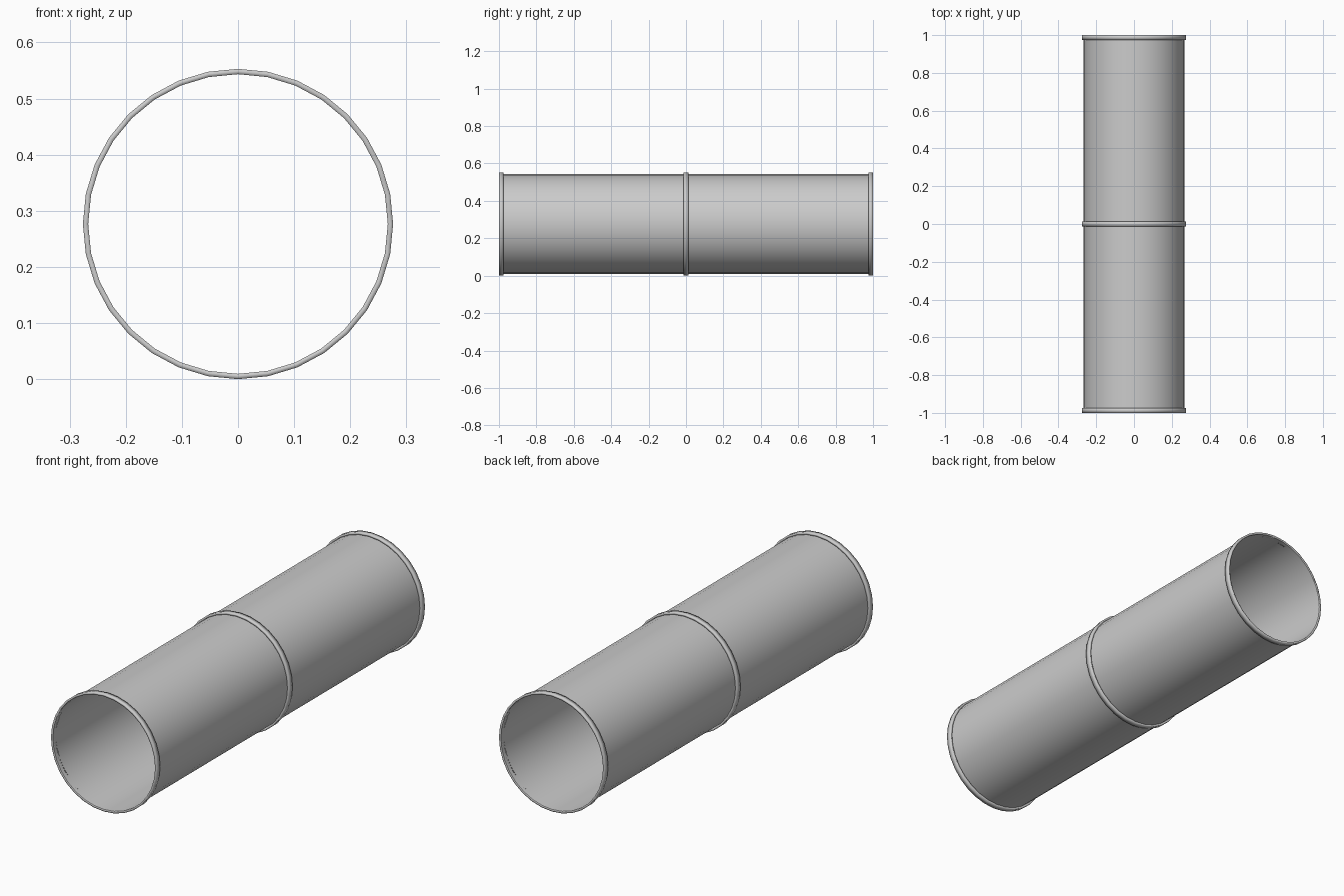
import bpy, bmesh, math

if "Cube" in bpy.data.objects:
    bpy.data.objects.remove(bpy.data.objects["Cube"])

SEG = 32
R_OUT, R_TUBE = 0.2765, 0.267   # collar and wall radii
CZ = R_OUT                      # axis height, so the collars rest on the ground
COLLAR_W = 0.025


def lathe(name, profile, closed):
    """Revolve (radius, y) points around the horizontal y axis."""
    bm = bmesh.new()
    rings = []
    for r, y in profile:
        rings.append([bm.verts.new((r * math.sin(2 * math.pi * i / SEG), y,
                                    CZ + r * math.cos(2 * math.pi * i / SEG)))
                      for i in range(SEG)])
    pairs = list(zip(rings, rings[1:]))
    if closed:
        pairs.append((rings[-1], rings[0]))
    for a, b in pairs:
        for i in range(SEG):
            j = (i + 1) % SEG
            bm.faces.new((a[i], a[j], b[j], b[i]))
    bmesh.ops.recalc_face_normals(bm, faces=bm.faces[:])
    for f in bm.faces:
        f.smooth = True
    mesh = bpy.data.meshes.new(name)
    bm.to_mesh(mesh)
    bm.free()
    obj = bpy.data.objects.new(name, mesh)
    bpy.context.collection.objects.link(obj)
    return obj


# Thin open pipe wall, in two sections
lathe("pipe_wall", [(R_TUBE, -0.999), (R_TUBE, 0), (R_TUBE, 0.999)], False)

# Raised collars at both ends and at the middle joint
h = COLLAR_W / 2
for name, y in (("front_collar", -1 + h), ("middle_collar", 0), ("back_collar", 1 - h)):
    lathe(name, [(R_TUBE, y - h), (R_OUT, y - h), (R_OUT, y + h), (R_TUBE, y + h)], True)
